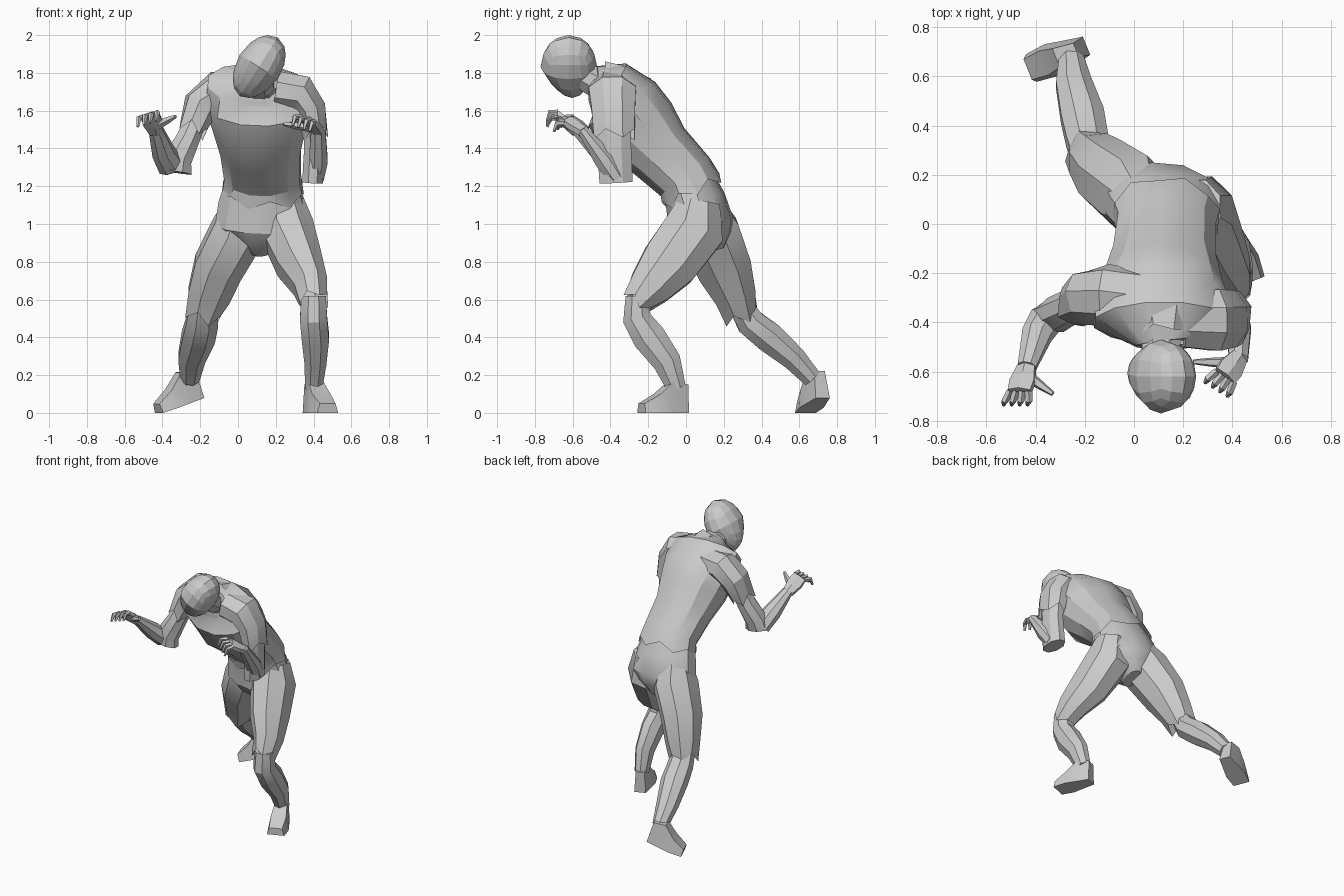
import bpy, bmesh, math
from mathutils import Vector, Matrix

default = bpy.data.objects.get("Cube")
if default:
    bpy.data.objects.remove(default, do_unlink=True)

gray = bpy.data.materials.new("plain_gray")
gray.use_nodes = True
gray.diffuse_color = (0.6, 0.6, 0.6, 1)
gray.node_tree.nodes["Principled BSDF"].inputs["Base Color"].default_value = gray.diffuse_color


def finish(name, bm, angle=28):
    """Turn a bmesh into a named object with sharp edges kept."""
    bmesh.ops.recalc_face_normals(bm, faces=bm.faces)
    mesh = bpy.data.meshes.new(name)
    bm.to_mesh(mesh)
    bm.free()
    mesh.materials.append(gray)
    obj = bpy.data.objects.new(name, mesh)
    bpy.context.collection.objects.link(obj)
    bpy.ops.object.select_all(action="DESELECT")
    obj.select_set(True)
    bpy.context.view_layer.objects.active = obj
    bpy.ops.object.shade_smooth_by_angle(angle=math.radians(angle))
    return obj


def loft(name, *rings, sides=8, across=(1, 0, 0), ragged=0, cap_last=True):
    """Skin rings of (x, y, z, half width, half depth) along their path.
    ragged pushes every other point of the last ring out into a torn hem."""
    bm = bmesh.new()
    centres = [Vector(r[:3]) for r in rings]
    last = len(rings) - 1
    fit = 1 / math.cos(math.pi / sides)
    loops = []
    for i, ring in enumerate(rings):
        along = (centres[min(i + 1, last)] - centres[max(i - 1, 0)]).normalized()
        side = Vector(across)
        side = (side - along * side.dot(along)).normalized()
        depth = along.cross(side)
        loop = []
        for k in range(sides):
            a = math.tau * (k + 0.5) / sides
            p = centres[i] + side * (math.cos(a) * ring[3] * fit) + depth * (math.sin(a) * ring[4] * fit)
            if i == last:
                p += along * (ragged if k % 2 else -ragged)
            loop.append(bm.verts.new(p))
        loops.append(loop)
    for a, b in zip(loops, loops[1:]):
        for k in range(sides):
            j = (k + 1) % sides
            bm.faces.new((a[k], a[j], b[j], b[k]))
    bm.faces.new(loops[0])
    if cap_last:
        bm.faces.new(loops[-1])
    return finish(name, bm)


# Head: rounded block, narrowed front to back at the chin and leaning to its left
bm = bmesh.new()
bmesh.ops.create_cube(bm, size=2)
bmesh.ops.subdivide_edges(bm, edges=bm.edges[:], cuts=3, use_grid_fill=True)
lean = Matrix.Translation((0.11, -0.62, 1.832)) @ Matrix.Rotation(math.radians(33), 4, "Y")
for v in bm.verts:
    v.co.normalize()
    low = max(0, -v.co.z)
    v.co = lean @ Vector((v.co.x * 0.12 * (1 - 0.1 * low),
                          v.co.y * 0.15 * (1 - 0.4 * low) + 0.02 * low, v.co.z * 0.185))
finish("head", bm, 12)
loft("neck", (0.1, -0.36, 1.7, 0.09, 0.08), (0.11, -0.46, 1.74, 0.08, 0.08), (0.11, -0.57, 1.8, 0.075, 0.07))

# Shirt: built from the collar down to a torn hem
loft("shirt",
     (0.12, -0.48, 1.735, 0.11, 0.1),
     (0.11, -0.4, 1.73, 0.27, 0.14),
     (0.11, -0.34, 1.635, 0.28, 0.205),
     (0.115, -0.25, 1.505, 0.24, 0.215),
     (0.12, -0.14, 1.385, 0.21, 0.175),
     (0.13, -0.005, 1.25, 0.2, 0.16),
     (0.13, 0.035, 1.17, 0.215, 0.165),
     sides=12, across=(1, -0.13, 0), ragged=0.025, cap_last=False)
loft("collar", (0.12, -0.38, 1.73, 0.13, 0.12), (0.12, -0.46, 1.77, 0.1, 0.095),
     ragged=0.012, cap_last=False)

# Trousers: pelvis and two legs with torn hems
loft("pelvis",
     (0.125, 0.0, 1.26, 0.18, 0.13),
     (0.125, 0.05, 1.12, 0.225, 0.155),
     (0.12, 0.08, 0.99, 0.24, 0.17),
     (0.12, 0.1, 0.92, 0.17, 0.14),
     (0.12, 0.12, 0.85, 0.05, 0.08), sides=12, across=(1, -0.1, 0))
loft("left_trouser_leg",
     (0.25, 0.07, 1.12, 0.1, 0.11),
     (0.26, 0.045, 0.97, 0.14, 0.16),
     (0.325, -0.09, 0.79, 0.12, 0.15),
     (0.385, -0.19, 0.67, 0.09, 0.115),
     (0.4, -0.265, 0.585, 0.075, 0.075), ragged=0.02, cap_last=False)
loft("right_trouser_leg",
     (0.03, 0.08, 1.1, 0.1, 0.11),
     (0.0, 0.12, 0.96, 0.14, 0.16),
     (-0.105, 0.2, 0.77, 0.13, 0.145),
     (-0.155, 0.26, 0.62, 0.112, 0.11),
     (-0.185, 0.29, 0.52, 0.09, 0.09), ragged=0.03, cap_last=False)

# Shins
loft("left_shin",
     (0.4, -0.26, 0.62, 0.065, 0.06),
     (0.4, -0.26, 0.5, 0.072, 0.075),
     (0.41, -0.195, 0.4, 0.072, 0.088),
     (0.41, -0.1, 0.27, 0.058, 0.075),
     (0.4, -0.05, 0.13, 0.045, 0.05))
loft("right_shin",
     (-0.18, 0.28, 0.58, 0.075, 0.06),
     (-0.19, 0.34, 0.48, 0.085, 0.075),
     (-0.21, 0.44, 0.4, 0.088, 0.08),
     (-0.245, 0.57, 0.29, 0.072, 0.065),
     (-0.255, 0.67, 0.18, 0.05, 0.05))


def foot(name, ankle, turn, pitch):
    """Wedge shoe whose heel sits below the ankle and whose toe points along -y."""
    bm = bmesh.new()
    place = Matrix.Translation(ankle) @ Matrix.Rotation(turn, 4, "Z") @ Matrix.Rotation(pitch, 4, "X")
    loops = []
    for y, half, top in ((0.055, 0.04, -0.02), (-0.03, 0.055, 0), (-0.11, 0.07, -0.07), (-0.2, 0.06, -0.12)):
        corners = ((-half, -0.17), (half, -0.17), (half * 0.75, top), (-half * 0.75, top))
        loops.append([bm.verts.new(place @ Vector((x, y, z))) for x, z in corners])
    for a, b in zip(loops, loops[1:]):
        for k in range(4):
            j = (k + 1) % 4
            bm.faces.new((a[k], a[j], b[j], b[k]))
    bm.faces.new(loops[0])
    bm.faces.new(loops[-1])
    finish(name, bm)


foot("left_foot", (0.4, -0.05, 0.17), math.radians(22), 0)
foot("right_foot", (-0.29, 0.685, 0.224), math.radians(-68), math.radians(18))

# Sleeves
loft("right_sleeve",
     (0.02, -0.31, 1.7, 0.12, 0.1),
     (-0.11, -0.29, 1.7, 0.12, 0.1),
     (-0.195, -0.3, 1.63, 0.105, 0.09),
     (-0.24, -0.33, 1.5, 0.085, 0.072), across=(0, 1, 0.3), ragged=0.03, cap_last=False)
loft("left_sleeve",
     (0.2, -0.39, 1.71, 0.11, 0.1),
     (0.33, -0.39, 1.69, 0.125, 0.1),
     (0.385, -0.385, 1.61, 0.115, 0.08),
     (0.41, -0.38, 1.47, 0.108, 0.064), across=(0, 1, 0), ragged=0.025, cap_last=False)

# Bare arms
loft("right_upper_arm",
     (-0.21, -0.31, 1.58, 0.06, 0.055),
     (-0.265, -0.34, 1.45, 0.068, 0.062),
     (-0.32, -0.37, 1.34, 0.07, 0.075),
     (-0.33, -0.375, 1.275, 0.06, 0.085), across=(0, 1, 0))
loft("right_forearm",
     (-0.35, -0.38, 1.3, 0.07, 0.05),
     (-0.395, -0.45, 1.38, 0.06, 0.055),
     (-0.435, -0.58, 1.5, 0.038, 0.028))
loft("left_upper_arm",
     (0.4, -0.38, 1.55, 0.09, 0.05),
     (0.405, -0.38, 1.4, 0.09, 0.055),
     (0.395, -0.37, 1.22, 0.088, 0.055), across=(0, 1, 0))
loft("left_forearm",
     (0.4, -0.37, 1.25, 0.055, 0.05),
     (0.425, -0.43, 1.34, 0.05, 0.055),
     (0.425, -0.55, 1.5, 0.038, 0.028))


def hand(side, wrist, knuckles, spread, thumb_tip):
    """Palm, four hooked fingers fanned along spread, and a thumb."""
    wrist, knuckles, spread = Vector(wrist), Vector(knuckles), Vector(spread)
    loft(side + "_palm", (*wrist, 0.036, 0.027), (*wrist.lerp(knuckles, 0.6), 0.052, 0.025),
         (*knuckles, 0.048, 0.02), across=spread, sides=6)
    reach = (knuckles - wrist).normalized() * 0.05
    for n in range(4):
        fan = n - 1.5
        root = knuckles + spread * fan
        bend = root + spread * fan * 0.3 + Vector((reach.x, reach.y, 0))
        tip = bend + Vector((reach.x * 0.5, reach.y * 0.5, -0.045))
        loft(f"{side}_finger_{n + 1}", (*root, 0.013, 0.015), (*bend, 0.012, 0.013),
             (*tip, 0.006, 0.006), across=spread, sides=5)
    tip = Vector(thumb_tip)
    base = wrist.lerp(knuckles, 0.3)
    loft(side + "_thumb", (*base, 0.022, 0.022), (*base.lerp(tip, 0.6), 0.016, 0.015),
         (*tip, 0.008, 0.008), across=(0, 0, 1), sides=5)


hand("right", (-0.435, -0.58, 1.49), (-0.465, -0.68, 1.575), (-0.025, 0, -0.008), (-0.33, -0.69, 1.57))
hand("left", (0.425, -0.54, 1.49), (0.37, -0.62, 1.55), (0.023, -0.014, -0.008), (0.24, -0.56, 1.53))
